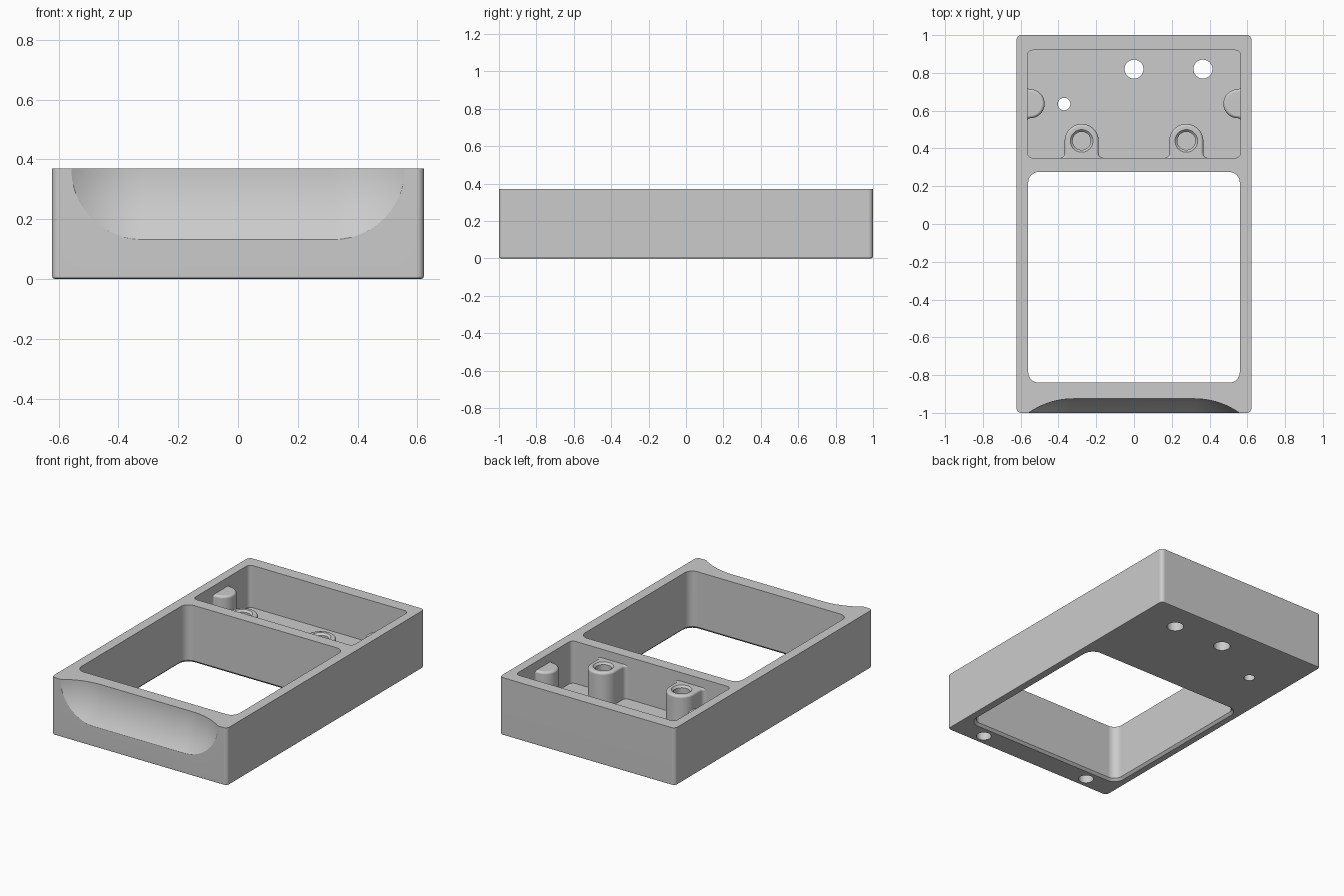
import bpy, bmesh
from math import sin, cos, pi, radians
from mathutils import Matrix

cube = bpy.data.objects.get("Cube")
if cube:
    bpy.data.objects.remove(cube, do_unlink=True)

grey = bpy.data.materials.new("light grey plastic")
grey.use_nodes = True
grey.diffuse_color = (0.6, 0.6, 0.6, 1)
shader = grey.node_tree.nodes["Principled BSDF"]
shader.inputs["Base Color"].default_value = (0.6, 0.6, 0.6, 1)
shader.inputs["Roughness"].default_value = 0.6

HEIGHT = 0.37
FLOOR = 0.1
POST_TOP = 0.315


def arc(cx, cy, r, start, end, steps=8):
    """Points along a circular arc, angles in degrees."""
    angles = [radians(start + (end - start) * i / steps) for i in range(steps + 1)]
    return [(cx + r * cos(a), cy + r * sin(a)) for a in angles]


def rounded_rect(x0, x1, y0, y1, r):
    def outline(inset):
        c = max(r - inset, 0.002)
        a, b, d, e = x0 + inset + c, x1 - inset - c, y0 + inset + c, y1 - inset - c
        return (arc(b, e, c, 0, 90) + arc(a, e, c, 90, 180)
                + arc(a, d, c, 180, 270) + arc(b, d, c, 270, 360))
    return outline


def circle(x, y, r):
    return lambda inset: arc(x, y, r - inset, 0, 360, 48)[:-1]


def wall_post(reach, r, fillet):
    """Round-nosed post growing out of a wall along +y, with flared roots."""
    def outline(inset):
        side = r + fillet
        root = [(side, -0.03)] + arc(side, fillet, fillet + inset, 270, 180, 6)
        nose = arc(0, reach, r - inset, 2, 178, 32)
        return root + nose + [(-x, y) for x, y in reversed(root)]
    return outline


def loft(name, outline, levels, matrix=Matrix()):
    """Closed solid through the outline at each (z, inset) level."""
    bm = bmesh.new()
    rings = [[bm.verts.new((x, y, z)) for x, y in outline(inset)] for z, inset in levels]
    n = len(rings[0])
    for low, high in zip(rings, rings[1:]):
        for i in range(n):
            j = (i + 1) % n
            bm.faces.new((low[i], low[j], high[j], high[i]))
    bm.faces.new(rings[0][::-1])
    bm.faces.new(rings[-1])
    bmesh.ops.recalc_face_normals(bm, faces=bm.faces)
    mesh = bpy.data.meshes.new(name)
    bm.to_mesh(mesh)
    bm.free()
    mesh.transform(matrix)
    mesh.materials.append(grey)
    obj = bpy.data.objects.new(name, mesh)
    bpy.context.collection.objects.link(obj)
    return obj


def combine(target, tool, operation):
    mod = target.modifiers.new(tool.name, 'BOOLEAN')
    mod.operation = operation
    mod.solver = 'EXACT'
    mod.object = tool
    bpy.context.view_layer.objects.active = target
    bpy.ops.object.modifier_apply(modifier=mod.name)
    bpy.data.objects.remove(tool, do_unlink=True)


# Outer shell with rounded uprights and an eased bottom edge
body = loft("tray_body", rounded_rect(-0.622, 0.622, -1, 1, 0.025),
            [(0, 0.01), (0.003, 0.003), (0.01, 0), (HEIGHT, 0)])

# Through window, flared at the bottom, and the shallow rear pocket
flare = [(-0.02, -0.015), (0, -0.015), (0.015, 0), (0.5, 0)]
combine(body, loft("window_cutter", rounded_rect(-0.56, 0.56, -0.84, 0.275, 0.055), flare), 'DIFFERENCE')
combine(body, loft("pocket_cutter", rounded_rect(-0.565, 0.565, 0.35, 0.92, 0.028),
                   [(FLOOR, 0), (0.5, 0)]), 'DIFFERENCE')

# Finger scoop in the front: a long capsule lying along x
R, HALF = 0.415, 0.32
tilts = [radians(a) for a in range(-88, 89, 4)]
profile = [(R * sin(t) + (HALF if t > 0 else -HALF), R * (1 - cos(t))) for t in tilts if t]
middle = len(profile) // 2
profile[middle:middle] = [(-HALF, 0), (HALF, 0)]
lay_down = Matrix.Translation((0, -0.925 - R, HEIGHT)) @ Matrix.Rotation(pi / 2, 4, 'Y')
combine(body, loft("scoop_cutter", lambda inset: arc(0, 0, R - inset, 0, 360, 128)[:-1],
                   profile, lay_down), 'DIFFERENCE')

# Screw bosses on the divider wall and half-round posts on the side walls
post_levels = [(0.05, 0), (POST_TOP - 0.015, 0), (POST_TOP - 0.008, 0.002),
               (POST_TOP - 0.002, 0.008), (POST_TOP, 0.015)]
for side in (-1, 1):
    place = Matrix.Translation((0.277 * side, 0.35, 0))
    combine(body, loft("screw_boss", wall_post(0.09, 0.09, 0.025), post_levels, place), 'UNION')
    place = Matrix.Translation((0.565 * side, 0.637, 0)) @ Matrix.Rotation(side * pi / 2, 4, 'Z')
    combine(body, loft("side_post", wall_post(0.015, 0.077, 0.015), post_levels, place), 'UNION')

# Blind holes: chamfered ones in the bosses, plain ones under the front rail
for side in (-1, 1):
    combine(body, loft("boss_hole", circle(0.277 * side, 0.44, 0.048),
                       [(0.13, 0), (POST_TOP - 0.012, 0), (POST_TOP, -0.012),
                        (0.4, -0.012)]), 'DIFFERENCE')
    combine(body, loft("rail_hole", circle(0.4 * side, -0.925, 0.045),
                       [(-0.05, 0), (0.1, 0)]), 'DIFFERENCE')

# Through holes in the pocket floor
for x, y, r in ((0, 0.82, 0.05), (0.365, 0.82, 0.05), (-0.37, 0.635, 0.033)):
    combine(body, loft("floor_hole", circle(x, y, r), [(-0.05, 0), (0.2, 0)]), 'DIFFERENCE')

# Smooth the curves while keeping flat faces clean
bpy.ops.object.select_all(action='DESELECT')
body.select_set(True)
bpy.context.view_layer.objects.active = body
bpy.ops.object.shade_smooth_by_angle(angle=radians(32))
weighted = body.modifiers.new("clean_normals", 'WEIGHTED_NORMAL')
weighted.keep_sharp = True
